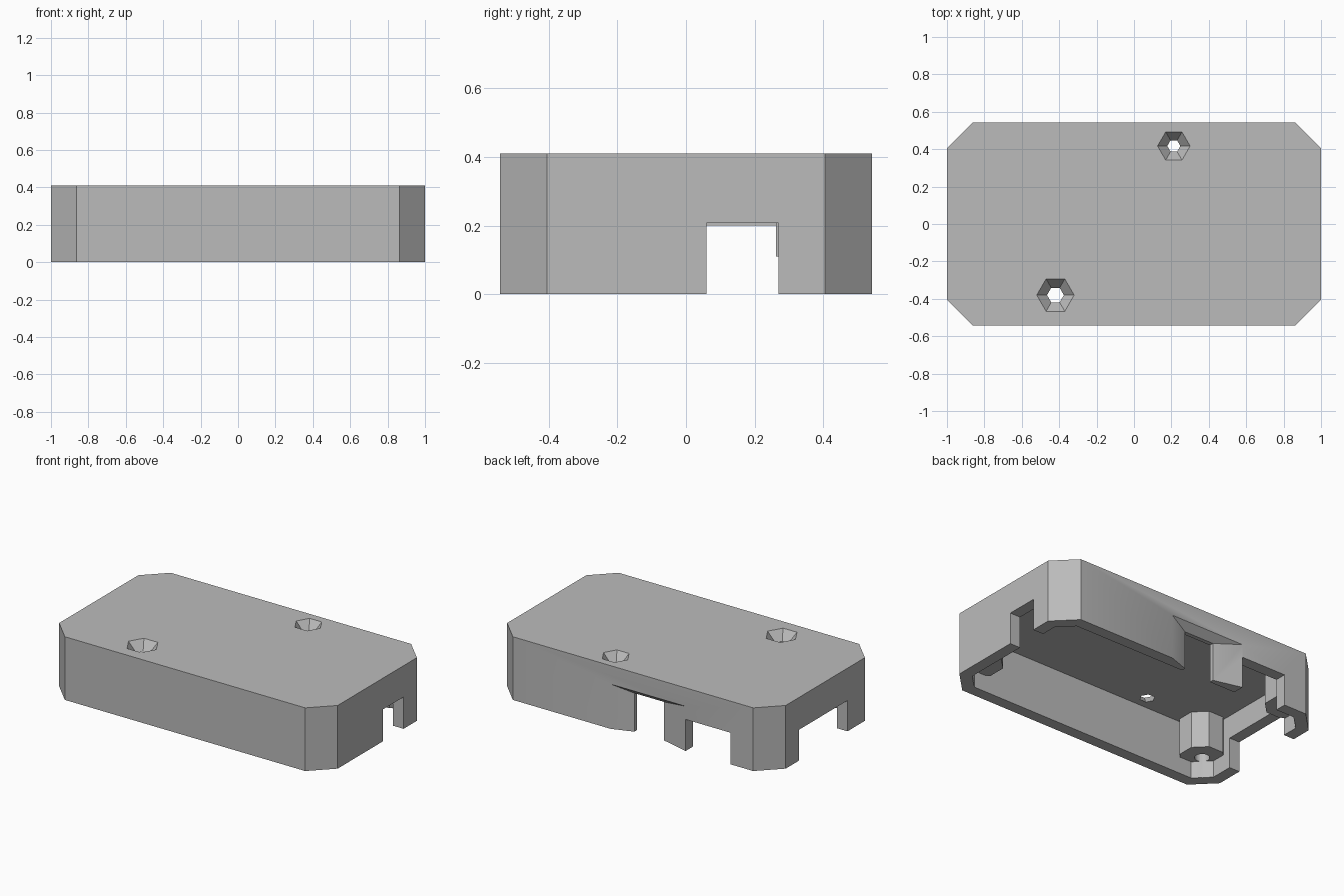
import bpy, bmesh, math

cube = bpy.data.objects.get("Cube")
if cube:
    bpy.data.objects.remove(cube, do_unlink=True)

HEIGHT, CEILING, WALL = 0.41, 0.35, 0.075
BOSS_Z = 0.11

grey = bpy.data.materials.new("plain_grey")
grey.use_nodes = True
grey.diffuse_color = (0.5, 0.5, 0.5, 1)
grey.node_tree.nodes["Principled BSDF"].inputs["Base Color"].default_value = (0.5, 0.5, 0.5, 1)


def loft(name, lower, upper):
    """Closed solid between two matching loops of points."""
    bm = bmesh.new()
    a = [bm.verts.new(p) for p in lower]
    b = [bm.verts.new(p) for p in upper]
    bm.faces.new(a)
    bm.faces.new(b)
    for i in range(len(a)):
        j = (i + 1) % len(a)
        bm.faces.new((a[i], a[j], b[j], b[i]))
    bmesh.ops.recalc_face_normals(bm, faces=bm.faces)
    mesh = bpy.data.meshes.new(name)
    bm.to_mesh(mesh)
    bm.free()
    obj = bpy.data.objects.new(name, mesh)
    bpy.context.collection.objects.link(obj)
    return obj


def prism(name, outline, z0, z1):
    return loft(name, [(x, y, z0) for x, y in outline], [(x, y, z1) for x, y in outline])


def box(name, x0, x1, y0, y1, z0, z1):
    return prism(name, [(x0, y0), (x1, y0), (x1, y1), (x0, y1)], z0, z1)


def ring(x, y, r, n, z, turn=0):
    angles = [math.tau * i / n + turn for i in range(n)]
    return [(x + r * math.cos(a), y + r * math.sin(a), z) for a in angles]


def chamfered(inset):
    """Rectangle with cut corners, moved inward by an even wall thickness."""
    hx, hy = 1 - inset, 0.543 - inset
    c = 0.137 - inset * (2 - math.sqrt(2))
    return [(hx, -hy + c), (hx, hy - c), (hx - c, hy), (-hx + c, hy),
            (-hx, hy - c), (-hx, -hy + c), (-hx + c, -hy), (hx - c, -hy)]


def subtract(target, cutter):
    cutter.hide_render = True
    mod = target.modifiers.new("cut", 'BOOLEAN')
    mod.operation = 'DIFFERENCE'
    mod.solver = 'EXACT'
    mod.object = cutter
    bpy.context.view_layer.objects.active = target
    bpy.ops.object.modifier_apply(modifier=mod.name)
    bpy.data.objects.remove(cutter, do_unlink=True)


# Hollow interior, leaving four corner bosses standing
cavity = prism("cavity", chamfered(WALL), -0.1, CEILING)
corners = [(sx * 0.85, sy * 0.39) for sx in (-1, 1) for sy in (-1, 1)]
for x, y in corners:
    subtract(cavity, loft("boss", ring(x, y, 0.138, 8, BOSS_Z, math.pi / 8),
                          ring(x, y, 0.138, 8, 0.5, math.pi / 8)))

shell = prism("case_shell", chamfered(0), 0, HEIGHT)
subtract(shell, cavity)

# Blind screw holes in the bosses
for x, y in corners:
    subtract(shell, loft("screw_hole", ring(x, y, 0.045, 16, 0), ring(x, y, 0.045, 16, 0.3)))

# Port cut-outs in both ends and in the back
subtract(shell, box("right_end_port", -1.1, -0.9, -0.228, 0.27, -0.1, 0.2))
subtract(shell, box("left_end_port", 0.9, 1.1, 0.06, 0.27, -0.1, 0.207))
subtract(shell, box("back_port", -0.70, -0.377, 0.44, 0.6, -0.1, 0.205))


# Flared socket opening in the back
def slot(x0, x1, z1, y):
    return [(x0, y, -0.1), (x1, y, -0.1), (x1, y, z1), (x0, y, z1)]


subtract(shell, loft("socket_flare", slot(-0.19, 0.024, 0.25, 0.495), slot(-0.386, 0.167, 0.292, 0.545)))
subtract(shell, box("socket_slot", -0.19, 0.024, 0.44, 0.51, -0.1, 0.25))

# Tapered six-sided light holes through the top
for x, y, wide, narrow in ((-0.42, -0.38, 0.1, 0.045), (0.213, 0.417, 0.087, 0.035)):
    step = (wide - narrow) / (HEIGHT - CEILING) * 0.01
    subtract(shell, loft("light_hole", ring(x, y, narrow - step, 6, CEILING - 0.01),
                         ring(x, y, wide + step, 6, HEIGHT + 0.01)))

shell.data.materials.clear()
shell.data.materials.append(grey)
for poly in shell.data.polygons:
    poly.material_index = 0
bpy.ops.object.select_all(action='DESELECT')
shell.select_set(True)
bpy.context.view_layer.objects.active = shell
bpy.ops.object.shade_smooth_by_angle(angle=math.radians(30))
